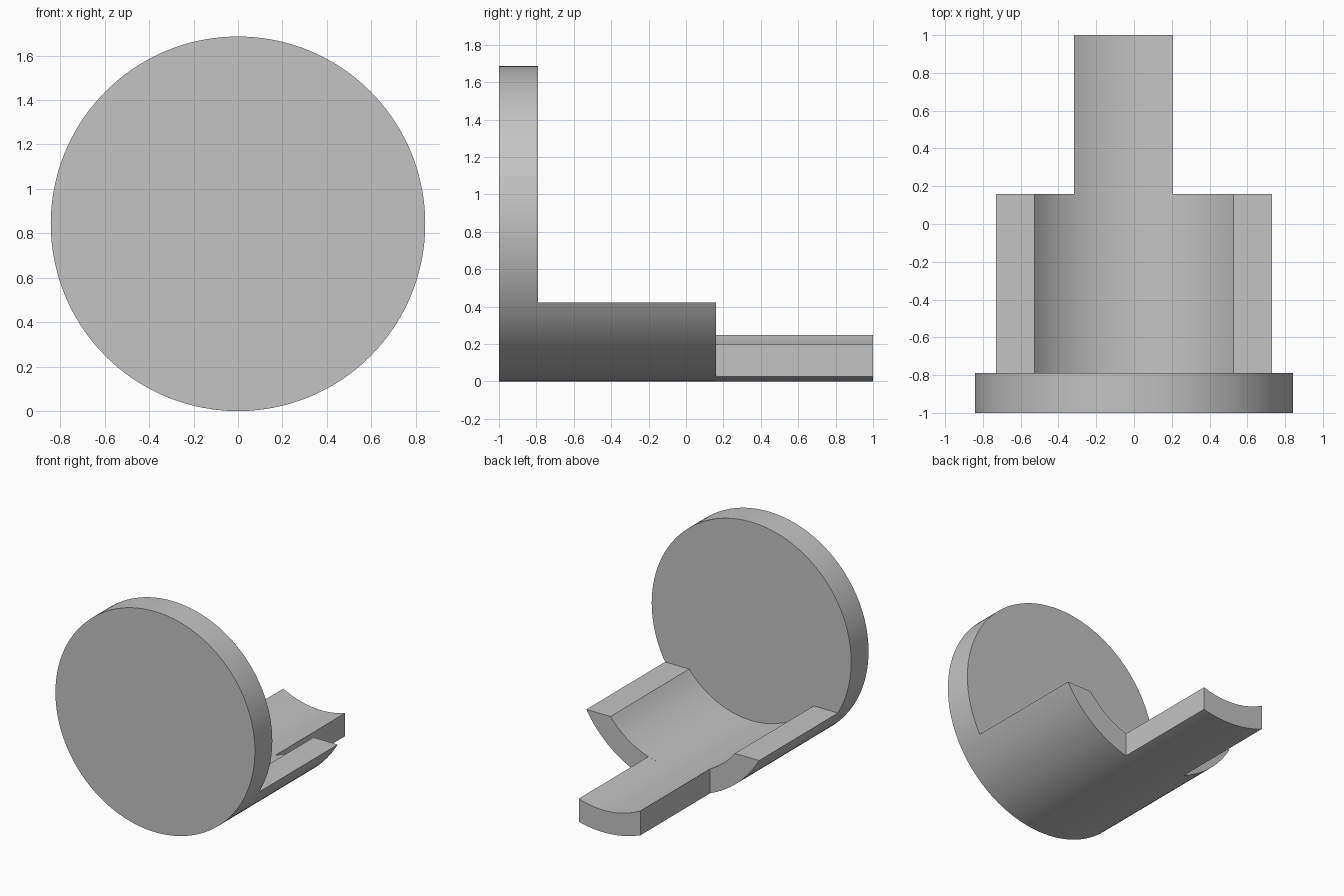
import bpy, bmesh, math

cube = bpy.data.objects.get("Cube")
if cube:
    bpy.data.objects.remove(cube, do_unlink=True)

R_OUT, R_IN = 0.843, 0.674      # disc and trough radii
CZ = R_OUT                      # height of the common axis
LEDGE = 0.422                   # height of the trough rims
BACK, STEP, FRONT, PLATE = 1.0, 0.16, -1.0, -0.79

grey = bpy.data.materials.new("plain_grey")
grey.use_nodes = True
grey.diffuse_color = (0.55, 0.55, 0.55, 1)
grey.node_tree.nodes["Principled BSDF"].inputs["Base Color"].default_value = (0.55, 0.55, 0.55, 1)


def arc(radius, x0, x1, steps=48):
    """Points on the lower half of a circle between two x positions."""
    a0, a1 = math.asin(x0 / radius), math.asin(x1 / radius)
    angles = [a0 + (a1 - a0) * i / steps for i in range(steps + 1)]
    return [(radius * math.sin(a), CZ - radius * math.cos(a)) for a in angles]


def prism(name, profile, y0, y1):
    """Extrude an x-z profile along y."""
    bm = bmesh.new()
    face = bm.faces.new([bm.verts.new((x, y0, z)) for x, z in profile])
    new = bmesh.ops.extrude_face_region(bm, geom=[face], use_keep_orig=True)["geom"]
    verts = [v for v in new if isinstance(v, bmesh.types.BMVert)]
    bmesh.ops.translate(bm, verts=verts, vec=(0, y1 - y0, 0))
    bmesh.ops.recalc_face_normals(bm, faces=bm.faces)
    mesh = bpy.data.meshes.new(name)
    bm.to_mesh(mesh)
    bm.free()
    mesh.materials.append(grey)
    obj = bpy.data.objects.new(name, mesh)
    bpy.context.collection.objects.link(obj)
    bpy.ops.object.select_all(action="DESELECT")
    obj.select_set(True)
    bpy.context.view_layer.objects.active = obj
    bpy.ops.object.shade_smooth_by_angle(angle=math.radians(30))
    return obj


# Round end plate
turns = [math.tau * i / 144 for i in range(144)]
prism("end_disc", [(R_OUT * math.sin(a), CZ - R_OUT * math.cos(a)) for a in turns], FRONT, PLATE)

# Curved trough with flat rims
drop = CZ - LEDGE
w_out, w_in = math.sqrt(R_OUT**2 - drop**2), math.sqrt(R_IN**2 - drop**2)
prism("trough", arc(R_OUT, -w_out, w_out) + arc(R_IN, w_in, -w_in), PLATE, STEP)

# Narrow off-centre tongue with upright sides
left, right = 0.206, -0.317
prism("tongue", arc(R_OUT, right, left) + arc(R_IN, left, right), STEP, BACK)
